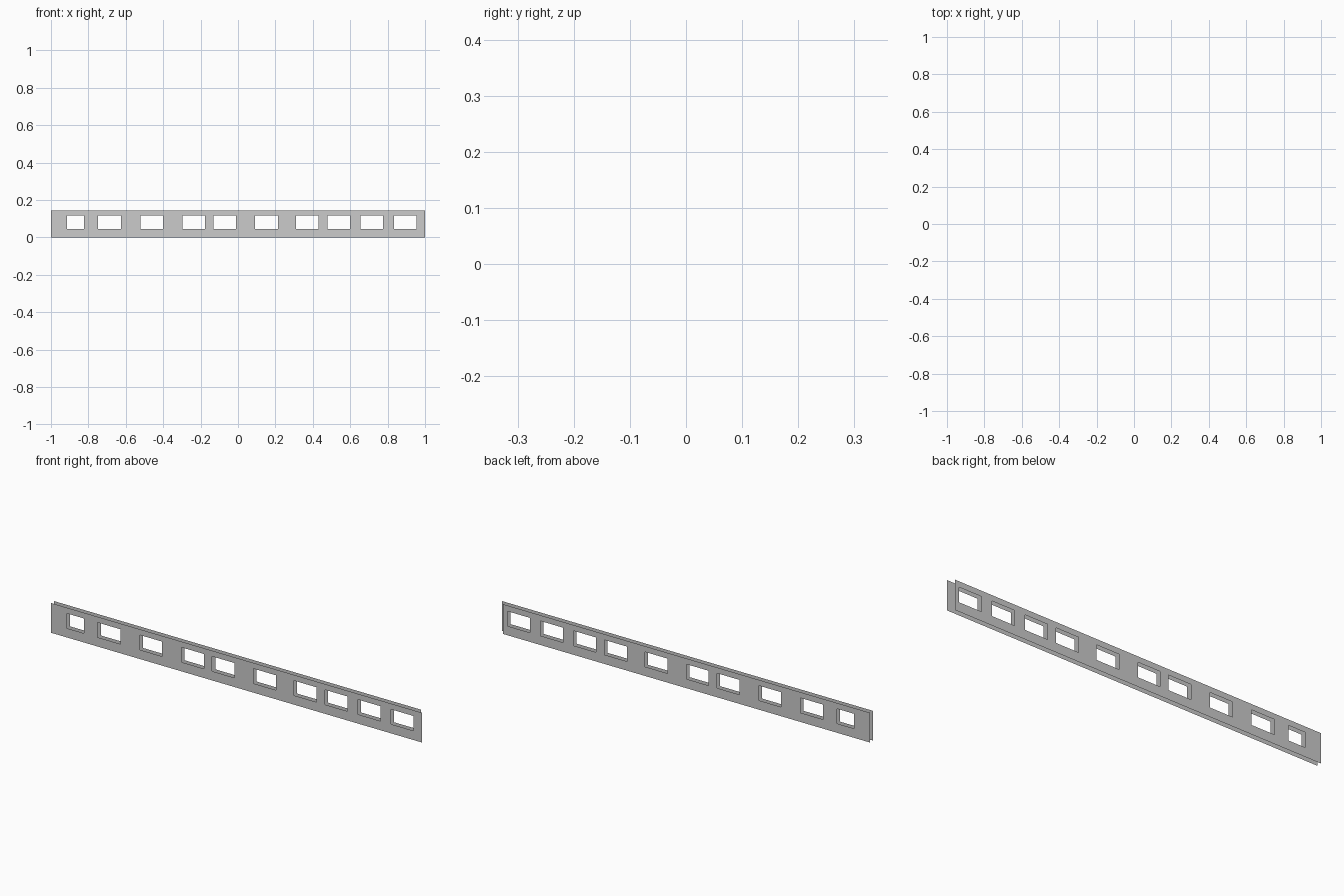
import bpy, bmesh

if "Cube" in bpy.data.objects:
    bpy.data.objects.remove(bpy.data.objects["Cube"])

HEIGHT, SILL, HEAD = 0.145, 0.045, 0.117
GAP = 0.024  # distance between the two thin sheets
WINDOWS = [(-0.914, -0.823), (-0.748, -0.625), (-0.521, -0.401),
           (-0.297, -0.176), (-0.131, -0.011), (0.091, 0.213),
           (0.310, 0.431), (0.478, 0.599), (0.655, 0.776), (0.834, 0.955)]


def pierced_sheet(name, y, x_min, x_max, facing):
    """Zero-thickness upright sheet with window openings; facing is -1 or +1 in y."""
    xs = [x_min] + [x for w in WINDOWS for x in w] + [x_max]
    zs = [0, SILL, HEAD, HEIGHT]
    bm = bmesh.new()
    v = [[bm.verts.new((x, y, z)) for z in zs] for x in xs]
    for i in range(len(xs) - 1):
        for j in range(3):
            if j == 1 and i % 2 == 1:  # odd columns are openings
                continue
            quad = [v[i][j], v[i + 1][j], v[i + 1][j + 1], v[i][j + 1]]
            bm.faces.new(quad if facing < 0 else quad[::-1])
    mesh = bpy.data.meshes.new(name)
    bm.to_mesh(mesh)
    bm.free()
    obj = bpy.data.objects.new(name, mesh)
    bpy.context.collection.objects.link(obj)
    return obj


# Outer wall sheet, full length
pierced_sheet("front_window_panel", -GAP / 2, -1.0, 1.0, -1)
# Inner wall sheet, slightly shorter at the right end
pierced_sheet("back_window_panel", GAP / 2, -1.0, 0.978, 1)
